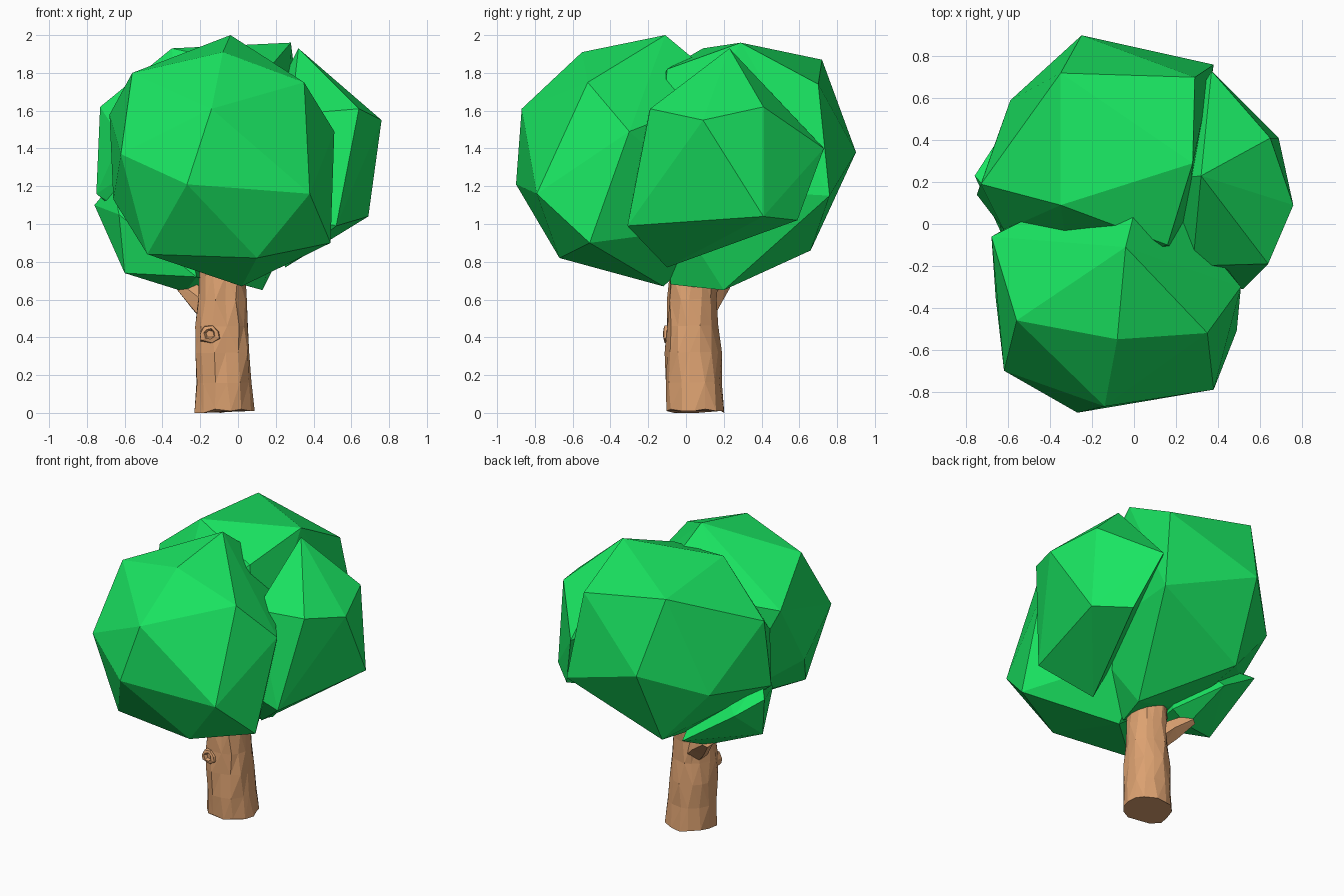
import bpy, bmesh, math, random
from mathutils import Vector

random.seed(4)


def material(name, rgb):
    m = bpy.data.materials.new(name)
    m.diffuse_color = (*rgb, 1)
    return m


leaf = material("leaf green", (0.010, 0.78, 0.12))
bark = material("bark brown", (0.72, 0.36, 0.165))


def finish(bm, name, mat):
    bmesh.ops.recalc_face_normals(bm, faces=bm.faces)
    me = bpy.data.meshes.new(name)
    bm.to_mesh(me)
    bm.free()
    me.materials.append(mat)
    ob = bpy.data.objects.new(name, me)
    bpy.context.collection.objects.link(ob)
    return ob


def clump(name, corners):
    """Faceted leaf clump: the convex hull around a few corner points."""
    bm = bmesh.new()
    for c in corners:
        bm.verts.new(c)
    bmesh.ops.convex_hull(bm, input=bm.verts)
    bmesh.ops.delete(bm, geom=[v for v in bm.verts if not v.link_faces], context='VERTS')
    finish(bm, name, leaf)


def tube(name, rings, sides, rough):
    """Rough bark tube through (centre, radius) rings, with ridges kept along its length."""
    bm = bmesh.new()
    ridge = [1 + random.uniform(-rough, rough) for _ in range(sides)]
    axis = (Vector(rings[-1][0]) - Vector(rings[0][0])).normalized()
    u = axis.orthogonal().normalized()
    w = axis.cross(u)
    loops = []
    for centre, r in rings:
        loop = []
        for i in range(sides):
            a = math.tau * (i + random.uniform(-0.2, 0.2)) / sides
            k = r * ridge[i] * (1 + random.uniform(-rough, rough) * 0.6)
            loop.append(bm.verts.new(Vector(centre) + k * (u * math.cos(a) + w * math.sin(a))))
        loops.append(loop)
    for a, b in zip(loops, loops[1:]):
        for i in range(sides):
            j = (i + 1) % sides
            bm.faces.new((a[i], a[j], b[j], b[i]))
    bm.faces.new(loops[0])
    bm.faces.new(loops[-1])
    bmesh.ops.triangulate(bm, faces=[f for f in bm.faces if len(f.verts) == 4])
    return finish(bm, name, bark)


# Front leaf clump
clump("front_leaves", [
    (-0.04, -0.11, 2.0), (-0.08, -0.55, 1.91), (-0.56, -0.46, 1.80), (0.35, -0.52, 1.75),
    (-0.14, -0.87, 1.61), (-0.62, -0.70, 1.37), (-0.27, -0.90, 1.21), (0.38, -0.79, 1.16),
    (-0.66, -0.35, 1.13), (-0.48, -0.62, 0.84), (0.10, -0.67, 0.82), (0.02, -0.12, 0.67),
    (0.49, -0.51, 0.90), (0.51, -0.30, 1.49), (-0.68, -0.06, 1.58), (0.05, 0.25, 1.70),
    (-0.40, 0.08, 1.62), (0.10, 0.25, 1.00), (-0.40, 0.10, 0.95)])

# Back leaf clump
clump("back_leaves", [
    (0.28, 0.29, 1.96), (-0.35, 0.09, 1.93), (0.29, 0.70, 1.74), (-0.35, 0.72, 1.87),
    (0.16, -0.10, 1.82), (-0.73, 0.19, 1.62), (-0.25, 0.90, 1.38), (0.38, 0.76, 1.15),
    (-0.75, 0.14, 1.16), (-0.59, 0.59, 1.22), (-0.28, 0.66, 0.86), (0.13, 0.20, 0.65),
    (-0.62, -0.03, 1.45), (-0.30, -0.25, 1.45), (0.02, -0.08, 0.68), (0.25, -0.15, 1.20),
    (-0.30, 0.15, 0.78)])

# Right leaf clump
clump("right_leaves", [
    (0.32, 0.23, 1.93), (0.64, -0.19, 1.61), (0.65, 0.41, 1.62), (0.76, 0.09, 1.55),
    (0.37, 0.73, 1.40), (0.69, 0.41, 1.04), (0.50, 0.59, 1.02), (0.52, -0.31, 0.99),
    (0.25, -0.10, 0.77), (0.05, 0.20, 1.40), (0.28, -0.20, 1.58), (0.25, -0.28, 1.05)])

# Small low clump on the left
clump("low_left_leaves", [
    (-0.76, 0.23, 1.10), (-0.63, -0.05, 1.05), (-0.60, 0.02, 0.74), (-0.28, 0.18, 0.64),
    (-0.22, -0.10, 0.72), (-0.65, 0.40, 1.02), (-0.32, 0.50, 0.80), (-0.30, 0.10, 1.20),
    (-0.66, 0.12, 1.22), (-0.15, 0.20, 0.70)])

# Trunk
trunk = tube("trunk", [((-0.068, 0.052, 0.0), 0.160), ((-0.07, 0.045, 0.16), 0.156),
                       ((-0.075, 0.04, 0.32), 0.150), ((-0.08, 0.035, 0.46), 0.142),
                       ((-0.08, 0.035, 0.60), 0.133), ((-0.08, 0.04, 0.74), 0.132),
                       ((-0.08, 0.04, 0.95), 0.13)], 14, 0.08)
for v in trunk.data.vertices:
    if v.co.z < 0.1:
        v.co.z = random.choice((0.0, 0.01, 0.02))

# Short branch stub reaching under the low clump
tube("branch", [((-0.10, 0.06, 0.51), 0.085), ((-0.20, 0.13, 0.60), 0.065),
                ((-0.30, 0.20, 0.68), 0.04)], 6, 0.08)

# Knot on the front of the trunk: short stub with a sunken end
tube("knot", [((-0.14, -0.04, 0.42), 0.065), ((-0.15, -0.112, 0.42), 0.05),
              ((-0.15, -0.118, 0.42), 0.03), ((-0.147, -0.10, 0.42), 0.02)], 7, 0.15)
